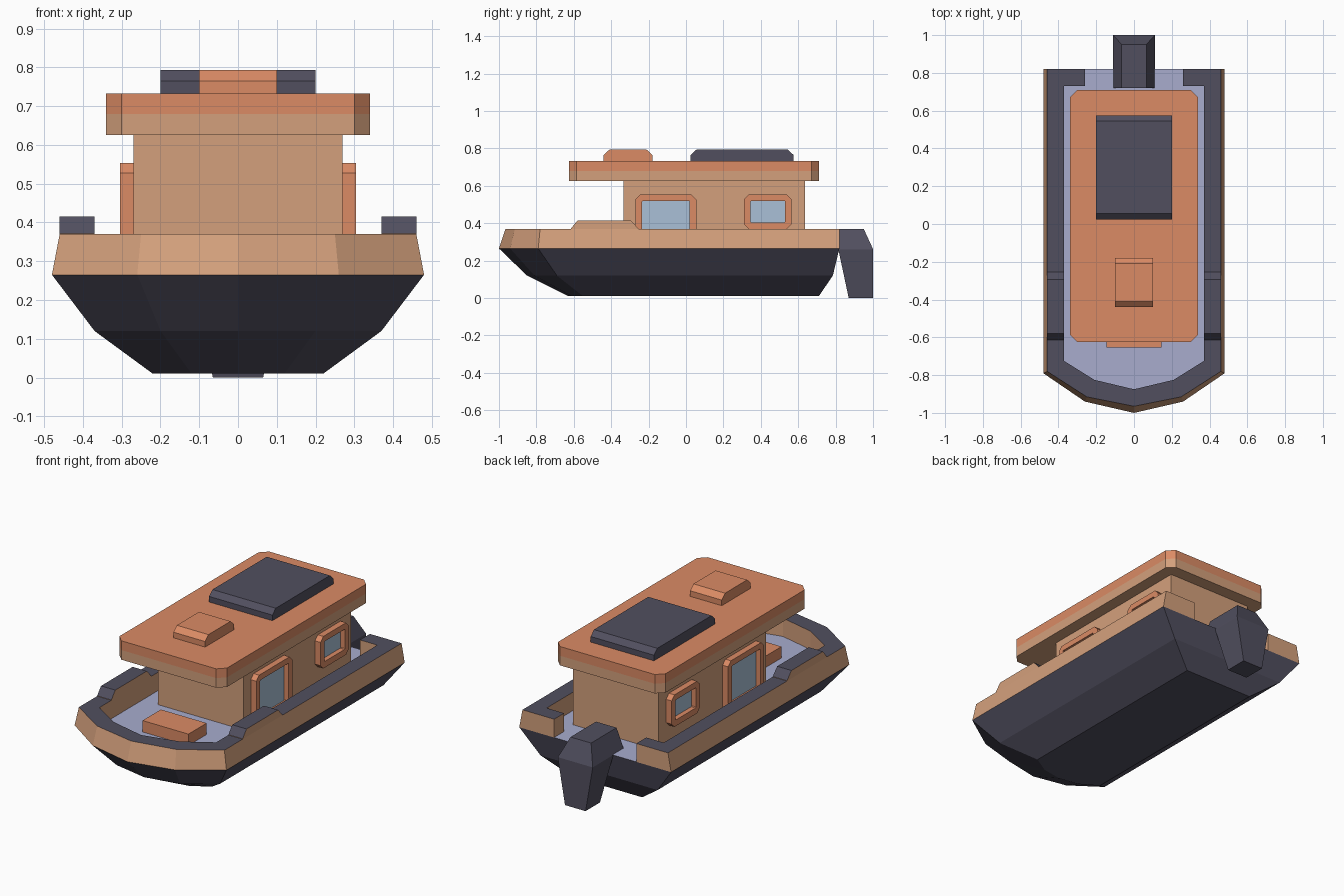
import bpy, bmesh

if "Cube" in bpy.data.objects:
    bpy.data.objects.remove(bpy.data.objects["Cube"])


def material(name, r, g, b):
    m = bpy.data.materials.new(name)
    lin = [(c / 255 / 12.92) if c < 10 else ((c / 255 + 0.055) / 1.055) ** 2.4 for c in (r, g, b)]
    m.diffuse_color = (*lin, 1)
    m.use_nodes = True
    m.node_tree.nodes["Principled BSDF"].inputs["Base Color"].default_value = m.diffuse_color
    return m


TAN = material("tan", 212, 160, 124)
ORANGE = material("orange", 219, 139, 101)
DARK = material("charcoal", 81, 79, 95)
DECK = material("lavender_deck", 168, 172, 206)
GLASS = material("glass_blue", 170, 192, 215)


def loft(name, loops, mats, rule=None, closed=False, caps=True, ring=True, mirror=False):
    """Skin equal-length point loops; closed joins last to first, rule picks material."""
    bm = bmesh.new()
    rows = [[bm.verts.new(p) for p in lp] for lp in loops]
    n = len(loops[0])
    pairs = list(zip(rows, rows[1:])) + ([(rows[-1], rows[0])] if closed else [])
    for a, b in pairs:
        for i in range(n if ring else n - 1):
            j = (i + 1) % n
            bm.faces.new((a[i], a[j], b[j], b[i]))
    if caps and not closed:
        bm.faces.new(rows[0])
        bm.faces.new(rows[-1])
    bmesh.ops.recalc_face_normals(bm, faces=bm.faces[:])
    bm.normal_update()
    if rule:
        for f in bm.faces:
            f.material_index = rule(f.normal, f.calc_center_median())
    me = bpy.data.meshes.new(name)
    bm.to_mesh(me)
    bm.free()
    for m in mats:
        me.materials.append(m)
    ob = bpy.data.objects.new(name, me)
    bpy.context.collection.objects.link(ob)
    if mirror:
        ob.modifiers.new("mirror", 'MIRROR')
    return ob


def rect(a0, a1, b0, b1, c):
    """Rectangle outline with cut corners."""
    return [(a0 + c, b0), (a1 - c, b0), (a1, b0 + c), (a1, b1 - c),
            (a1 - c, b1), (a0 + c, b1), (a0, b1 - c), (a0, b0 + c)]


def box(name, x0, x1, y0, y1, z0, z1, mat):
    q = [(x0, y0), (x1, y0), (x1, y1), (x0, y1)]
    return loft(name, [[(x, y, z) for x, y in q] for z in (z0, z1)], [mat])


def prism_x(name, profile, x0, x1, mats, rule=None, mirror=False):
    return loft(name, [[(x, y, z) for y, z in profile] for x in (x0, x1)], mats, rule, mirror=mirror)


# hull with the deck as its top face
def outline(half, z):
    return [(x, y, z) for x, y in half] + [(-x, y, z) for x, y in reversed(half[:-1])]


hull_levels = [
    (0.01, [(0.22, 0.71), (0.22, -0.55), (0.12, -0.61), (0, -0.63)]),
    (0.12, [(0.37, 0.785), (0.37, -0.69), (0.20, -0.81), (0, -0.85)]),
    (0.265, [(0.48, 0.82), (0.48, -0.79), (0.26, -0.94), (0, -1.0)]),
]
loft("hull", [outline(h, z) for z, h in hull_levels], [DARK, DECK],
     lambda n, c: int(n.z > 0.9))

# bulwark around the deck, open at the stern, dark on top
outer_low = [(0.26, 0.82), (0.48, 0.82), (0.48, -0.79), (0.26, -0.94), (0, -1.0)]
outer_top = [(0.26, 0.82), (0.46, 0.82), (0.46, -0.78), (0.25, -0.915), (0, -0.965)]
inner = [(0.26, 0.73), (0.37, 0.73), (0.37, -0.725), (0.21, -0.825), (0, -0.875)]
sections = [[(*o, 0.265), (*t, 0.37), (*i, 0.37), (*i, 0.265)]
            for o, t, i in zip(outer_low, outer_top, inner)]
bulwark = loft("bulwark", sections, [TAN, DARK], lambda n, c: int(n.z > 0.5),
               caps=False, mirror=True)
bm = bmesh.new()
bm.from_mesh(bulwark.data)
bmesh.ops.holes_fill(bm, edges=[e for e in bm.edges if e.is_boundary and
                                all(v.co.x > 0.2 for v in e.verts)], sides=4)
bmesh.ops.recalc_face_normals(bm, faces=bm.faces[:])
bm.to_mesh(bulwark.data)
bm.free()

# raised rail section on each side
prism_x("raised_rail", [(-0.615, 0.365), (-0.615, 0.372), (-0.58, 0.415), (-0.295, 0.415),
                        (-0.255, 0.372), (-0.255, 0.365)], 0.37, 0.46,
        [TAN, DARK], lambda n, c: int(n.z > 0.3), mirror=True)

# cabin and bow locker
box("cabin", -0.27, 0.27, -0.335, 0.635, 0.26, 0.63, TAN)
box("bow_locker", -0.145, 0.145, -0.655, -0.49, 0.26, 0.33, ORANGE)

# roof: tan lower half, orange upper half
loft("roof", [[(x, y, z) for x, y in rect(-0.34, 0.34, -0.625, 0.71, 0.04)]
              for z in (0.625, 0.68, 0.733)],
     [TAN, ORANGE], lambda n, c: int(c.z > 0.68))


# roof hatch and solar panel with sloped ends
def roof_block(name, y0, y1, w, mat):
    prism_x(name, [(y0, 0.73), (y0, 0.765), (y0 + 0.03, 0.793), (y1 - 0.03, 0.793),
                   (y1, 0.765), (y1, 0.73)], -w, w, [mat])


roof_block("roof_hatch", -0.44, -0.18, 0.10, ORANGE)
roof_block("solar_panel", 0.025, 0.575, 0.20, DARK)

# side windows and doors: frame ring with recessed glass
for name, y0, y1, z0, z1 in (("side_door", -0.27, 0.055, 0.265, 0.553),
                             ("side_window", 0.31, 0.565, 0.37, 0.553)):
    big = rect(y0, y1, z0, z1, 0.025)
    small = rect(y0 + 0.035, y1 - 0.035, z0 + 0.035, z1 - 0.033, 0.004)
    loops = [[(x, y, z) for y, z in r] for x, r in
             ((0.268, big), (0.305, big), (0.305, small), (0.268, small))]
    loft(name + "_frame", loops, [ORANGE], closed=True, mirror=True)
    prism_x(name + "_glass", small, 0.269, 0.277, [GLASS], mirror=True)

# outboard motor at the stern
motor = [(0.37, 0.72, 0.95, 0.065), (0.262, 0.72, 1.0, 0.11),
         (0.258, 0.815, 1.0, 0.11), (0.0, 0.87, 1.0, 0.065)]
loft("outboard_motor", [[(-w, a, z), (w, a, z), (w, b, z), (-w, b, z)]
                        for z, a, b, w in motor], [DARK])
